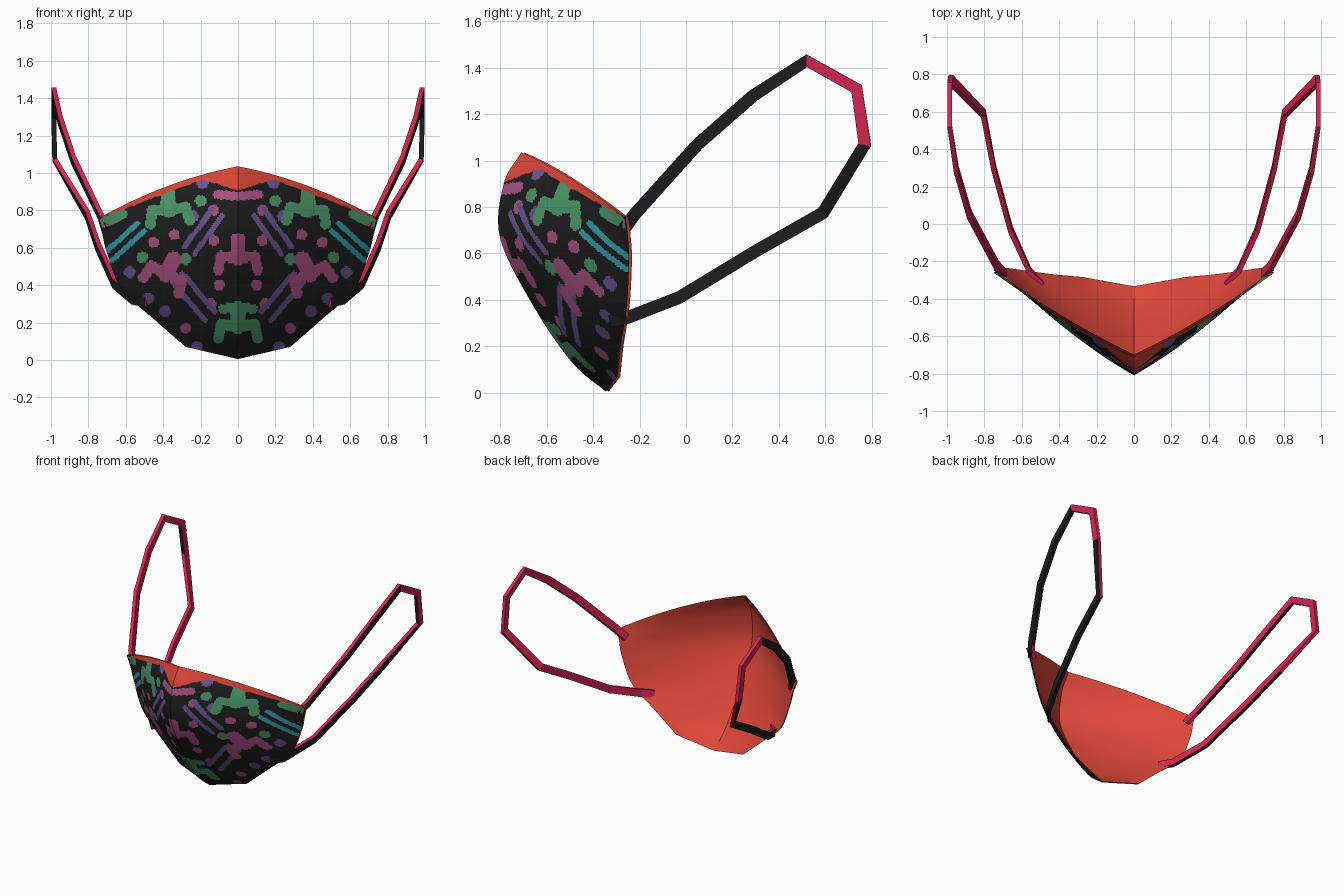
import bpy, bmesh, math
from mathutils import Vector

if "Cube" in bpy.data.objects:
    bpy.data.objects.remove(bpy.data.objects["Cube"])


def mat(name, r, g, b):
    m = bpy.data.materials.new(name)
    m.diffuse_color = (r, g, b, 1)
    m.use_nodes = True
    m.node_tree.nodes["Principled BSDF"].inputs["Base Color"].default_value = m.diffuse_color
    return m


BLACK = mat("black_fabric", .014, .014, .014)
PINK = mat("pink_print", .46, .095, .25)
PURPLE = mat("purple_print", .16, .1, .33)
GREEN = mat("green_print", .08, .34, .16)
TEAL = mat("teal_print", .035, .38, .46)
RED = mat("orange_red_lining", .75, .064, .042)
CRIMSON = mat("crimson_strap", .66, .018, .085)

# Mask profiles from top to chin: the centre seam (y, z) and the side edge (x, y, z)
SEAM = [Vector((0, y, z)) for y, z in (
    (-.71, 1.035), (-.785, .9), (-.8, .665), (-.655, .37), (-.49, .13), (-.345, .005))]
SIDE = [Vector(p) for p in (
    (.75, -.26, .755), (.725, -.25, .67), (.7, -.245, .57),
    (.62, -.255, .375), (.44, -.28, .21), (.28, -.295, .07))]


def spline(pts, t):
    """Smooth curve through the points, t from 0 to 1."""
    s = t * (len(pts) - 1)
    k = min(int(s), len(pts) - 2)
    f = s - k
    b, c = pts[k], pts[k + 1]
    a = pts[k - 1] if k else b * 2 - c
    d = pts[k + 2] if k + 2 < len(pts) else c * 2 - b
    return 0.5 * (b * 2 + (c - a) * f + (a * 2 - b * 5 + c * 4 - d) * f * f
                  + (b * 3 - a - c * 3 + d) * f ** 3)


def surface(u, v):
    """Straight span from seam to side edge, bulged forward and, at the top, upward."""
    p = spline(SEAM, v).lerp(spline(SIDE, v), abs(u))
    arch = 4 * abs(u) * (1 - abs(u))
    p.y -= arch * .04 * math.sin(math.pi * (.2 + .8 * v))
    p.z += arch * .035 * (1 - v) ** 3
    p.x = math.copysign(p.x, u)
    return p


def new_object(name, verts, faces, mats):
    me = bpy.data.meshes.new(name)
    me.from_pydata(verts, [], faces)
    for m in mats:
        me.materials.append(m)
    ob = bpy.data.objects.new(name, me)
    bpy.context.collection.objects.link(ob)
    return ob


def shell(name, nu, nv, dy, flip, mats):
    verts = [surface(j / nu, i / nv) + Vector((0, dy, 0))
             for j in range(-nu, nu + 1) for i in range(nv + 1)]
    n = nv + 1
    faces = []
    for j in range(2 * nu):
        for i in range(nv):
            a = j * n + i
            f = (a, a + 1, a + n + 1, a + n)
            faces.append(f[::-1] if flip else f)
    ob = new_object(name, verts, faces, mats)
    bpy.ops.object.select_all(action='DESELECT')
    ob.select_set(True)
    bpy.context.view_layer.objects.active = ob
    bpy.ops.object.shade_smooth_by_angle(angle=math.radians(35))
    return ob


# Print: every stroke is (start, end, radius, colour slot), mirrored about the seam
strokes = []


def stroke(a, b, r, slot):
    strokes.append((Vector(a), Vector(b), r, slot))


def dots(slot, r, *centres):
    for c in centres:
        stroke(c, c, r, slot)


def stripes(slot, a, b, gap):
    """Two parallel thin lines."""
    a, b = Vector(a), Vector(b)
    side = (b - a).orthogonal().normalized() * gap
    for s in (-.5, .5):
        stroke(a + side * s, b + side * s, .014, slot)


def trefoil(slot, x, z, angle):
    """Short stem with two arms that bend down."""
    c, s = math.cos(math.radians(angle)), math.sin(math.radians(angle))

    def at(px, pz):
        return x + px * c - pz * s, z + px * s + pz * c
    stroke(at(0, .085), at(0, -.01), .04, slot)
    for m in (-1, 1):
        stroke(at(0, -.01), at(.09 * m, 0), .028, slot)
        stroke(at(.09 * m, 0), at(.105 * m, -.075), .028, slot)


trefoil(1, 0, .555, 0)
trefoil(1, .38, .465, 25)
trefoil(3, 0, .19, 0)
trefoil(3, .37, .81, -5)
stroke((0, .875), (.11, .885), .024, 1)
stroke((0, .28), (.08, .275), .026, 3)
stroke((.62, .78), (.71, .735), .028, 3)
stripes(2, (.11, .79), (.26, .585), .065)
stripes(2, (.325, .44), (.15, .235), .07)
stripes(4, (.52, .71), (.695, .55), .055)
dots(1, .029, (.13, .8), (.13, .64), (.1, .4), (.45, .63), (.34, .67), (.145, .3), (.28, .17))
dots(2, .031, (.19, .945), (.24, .77), (.58, .47), (.48, .33), (.39, .26), (.22, .07))
dots(3, .031, (.51, .55), (.28, .54), (.2, .85))


def covers(s, p):
    a, b, r, _ = s
    d = b - a
    t = max(0, min(1, (p - a).dot(d) / d.length_squared)) if d.length_squared else 0
    return (p - a - d * t).length_squared < r * r


def lining_shows(x, z):
    """Dip over the nose, then a narrow band along the top edge."""
    limit = .905 + .32 * x if x < .19 else .965 - .377 * (x - .19)
    return z > limit


# Outer printed fabric
outer = shell("mask_outer", 90, 120, 0, False, [BLACK, PINK, PURPLE, GREEN, TEAL, RED])
for f in outer.data.polygons:
    x, z = abs(f.center.x), f.center.z
    if lining_shows(x, z):
        f.material_index = 5
    else:
        p = Vector((x, z))
        f.material_index = next((s[3] for s in strokes if covers(s, p)), 0)

# Inner lining
shell("mask_lining", 30, 45, .012, True, [RED])

# Ear loop: flat band swept along a path, black outside and crimson inside
PATH = [Vector(p) for p in (
    (.69, -.27, .7), (.735, -.22, .77), (.88, .05, 1.07), (.95, .29, 1.28),
    (.985, .52, 1.43), (.985, .735, 1.31), (.98, .77, 1.07), (.805, .59, .775),
    (.75, .3, .61), (.66, -.03, .41), (.56, -.25, .325), (.49, -.32, .31))]
BACK = (4, 5)   # segments where the band twists at the back of the loop

verts, faces = [], []
last = len(PATH) - 1
for i, p in enumerate(PATH):
    a = (p - PATH[max(i - 1, 0)]).normalized()
    b = (PATH[min(i + 1, last)] - p).normalized()
    t = (a + b).normalized()
    o = Vector((1, 0, 0))
    o = (o - t * o.dot(t)).normalized()
    w = t.cross(o)
    for so, sw in ((1, 1), (1, -1), (-1, -1), (-1, 1)):
        verts.append(p + o * .013 * so + w * .027 * sw)
for i in range(last):
    for k in range(4):
        l = (k + 1) % 4
        faces.append((i * 4 + k, i * 4 + l, i * 4 + 4 + l, i * 4 + 4 + k))
e = last * 4
faces += [(3, 2, 1, 0), (e, e + 1, e + 2, e + 3)]
loop = new_object("ear_loops", verts, faces, [CRIMSON, BLACK])
bm = bmesh.new()
bm.from_mesh(loop.data)
bmesh.ops.recalc_face_normals(bm, faces=bm.faces)
bm.normal_update()
for f in bm.faces:
    n = f.normal
    twisted = f.index // 4 in BACK
    f.material_index = int(n.y < -.3 if twisted else n.x > .4 or n.z < -.6)
bm.to_mesh(loop.data)
bm.free()
loop.modifiers.new("Mirror", 'MIRROR')
